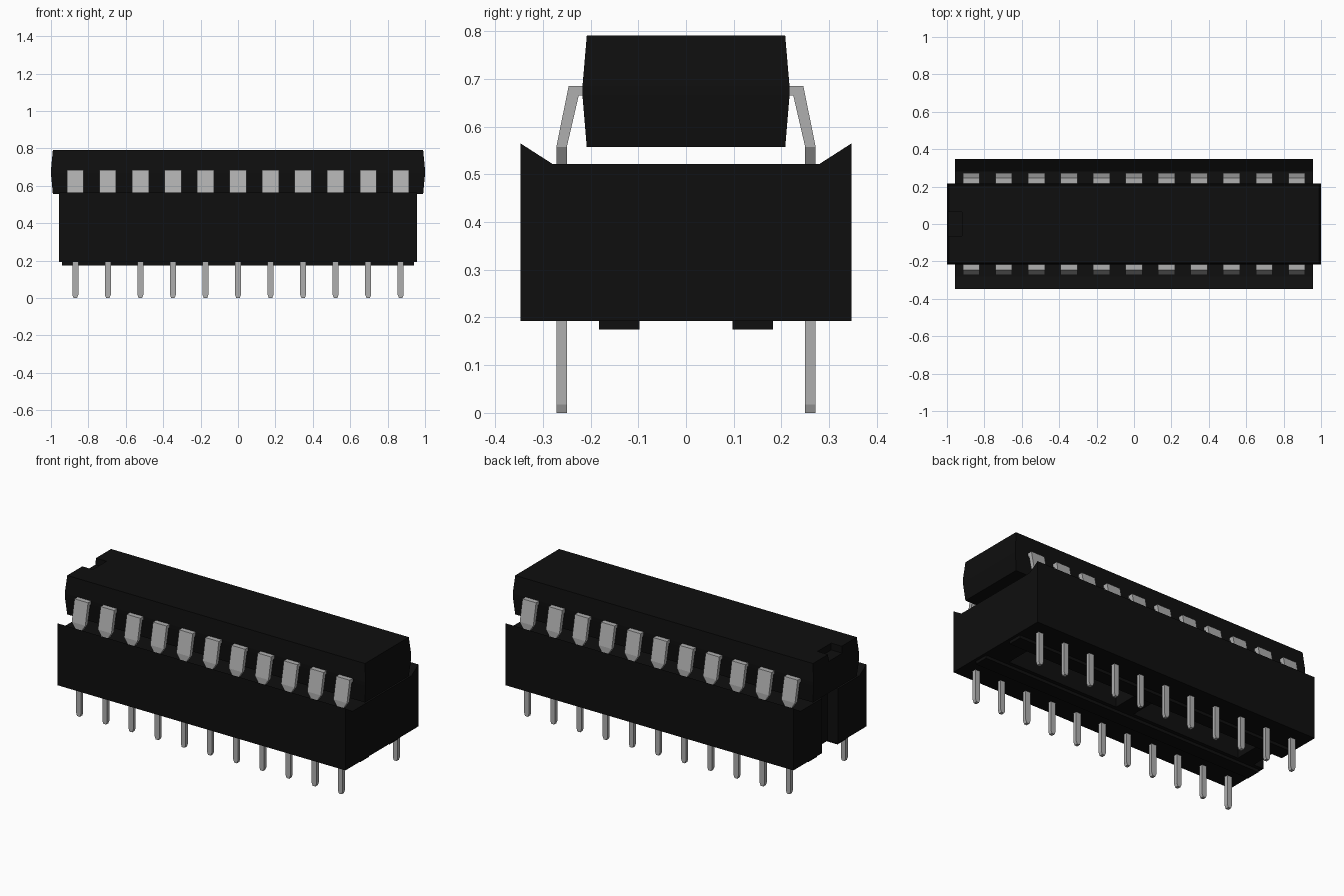
import bpy, bmesh

if "Cube" in bpy.data.objects:
    bpy.data.objects.remove(bpy.data.objects["Cube"], do_unlink=True)


def material(name, value):
    m = bpy.data.materials.new(name)
    m.use_nodes = True
    col = (value, value, value, 1)
    m.diffuse_color = col
    m.node_tree.nodes["Principled BSDF"].inputs["Base Color"].default_value = col
    return m


BLACK = material("black plastic", 0.0045)
METAL = material("grey metal", 0.43)


def finish(name, bm, mat):
    bmesh.ops.recalc_face_normals(bm, faces=bm.faces)
    me = bpy.data.meshes.new(name)
    bm.to_mesh(me)
    bm.free()
    me.materials.append(mat)
    ob = bpy.data.objects.new(name, me)
    bpy.context.collection.objects.link(ob)
    return ob


def loft(bm, rings):
    """Closed solid through rings of points."""
    loops = [[bm.verts.new(p) for p in ring] for ring in rings]
    n = len(loops[0])
    for a, b in zip(loops, loops[1:]):
        for i in range(n):
            j = (i + 1) % n
            bm.faces.new((a[i], a[j], b[j], b[i]))
    bm.faces.new(loops[0][::-1])
    bm.faces.new(loops[-1])


def rect(x0, x1, y0, y1, z):
    return [(x0, y0, z), (x1, y0, z), (x1, y1, z), (x0, y1, z)]


def box(bm, x0, x1, y0, y1, z0, z1):
    loft(bm, [rect(x0, x1, y0, y1, z0), rect(x0, x1, y0, y1, z1)])


SIDES = (("front", -1), ("back", 1))
PIN_X = [(i - 5) * 0.174 for i in range(11)]

# Socket rails with sloped inner rim, and their standoff ribs
RAIL = [(0.075, 0.193), (0.347, 0.193), (0.347, 0.565), (0.28, 0.522), (0.075, 0.522)]
for side, s in SIDES:
    bm = bmesh.new()
    loft(bm, [[(x, s * y, z) for y, z in RAIL] for x in (-0.957, 0.957)])
    finish("socket_rail_" + side, bm, BLACK)
    bm = bmesh.new()
    ya, yb = sorted((s * 0.097, s * 0.182))
    box(bm, -0.94, 0.94, ya, yb, 0.175, 0.2)
    finish("socket_standoff_" + side, bm, BLACK)

# Crossbars joining the rails; the one at -x is set back as a key notch
bm = bmesh.new()
for x0, x1 in ((-0.89, -0.78), (-0.06, 0.06), (0.8, 0.957)):
    box(bm, x0, x1, -0.075, 0.075, 0.193, 0.522)
finish("socket_crossbars", bm, BLACK)

# Chip body, widest at the lead line
bm = bmesh.new()
loft(bm, [rect(-x, x, -y, y, z) for x, y, z in (
    (0.99, 0.208, 0.557), (1.0, 0.217, 0.665), (1.0, 0.217, 0.685), (0.99, 0.208, 0.791))])
chip = finish("chip_body", bm, BLACK)

# Orientation notch cut into the chip end
bm = bmesh.new()
box(bm, -1.1, -0.92, -0.065, 0.065, 0.75, 0.9)
cutter = finish("notch_cutter", bm, BLACK)
cutter.hide_render = True
mod = chip.modifiers.new("notch", "BOOLEAN")
mod.operation = "DIFFERENCE"
mod.solver = "EXACT"
mod.object = cutter
bpy.context.view_layer.objects.active = chip
bpy.ops.object.modifier_apply(modifier="notch")
bpy.data.objects.remove(cutter, do_unlink=True)

# Chip leads: shoulder, splayed shank, tapered tip (inner y, inner z, outer y, outer z, half width)
LEAD = [
    (0.20, 0.665, 0.20, 0.685, 0.045),
    (0.225, 0.665, 0.246, 0.685, 0.045),
    (0.25, 0.557, 0.272, 0.557, 0.045),
    (0.25, 0.518, 0.272, 0.518, 0.02),
    (0.25, 0.45, 0.272, 0.45, 0.02),
]
# Socket pins: tapered tip then straight shank (z, half width)
PIN = [(0.0, 0.009), (0.018, 0.016), (0.21, 0.016)]

for side, s in SIDES:
    leads, pins = bmesh.new(), bmesh.new()
    for px in PIN_X:
        loft(leads, [[(px - w, s * yi, zi), (px + w, s * yi, zi),
                      (px + w, s * yo, zo), (px - w, s * yo, zo)]
                     for yi, zi, yo, zo, w in LEAD])
        loft(pins, [rect(px - w, px + w, s * 0.25, s * 0.272, z) for z, w in PIN])
    finish("chip_leads_" + side, leads, METAL)
    finish("socket_pins_" + side, pins, METAL)
